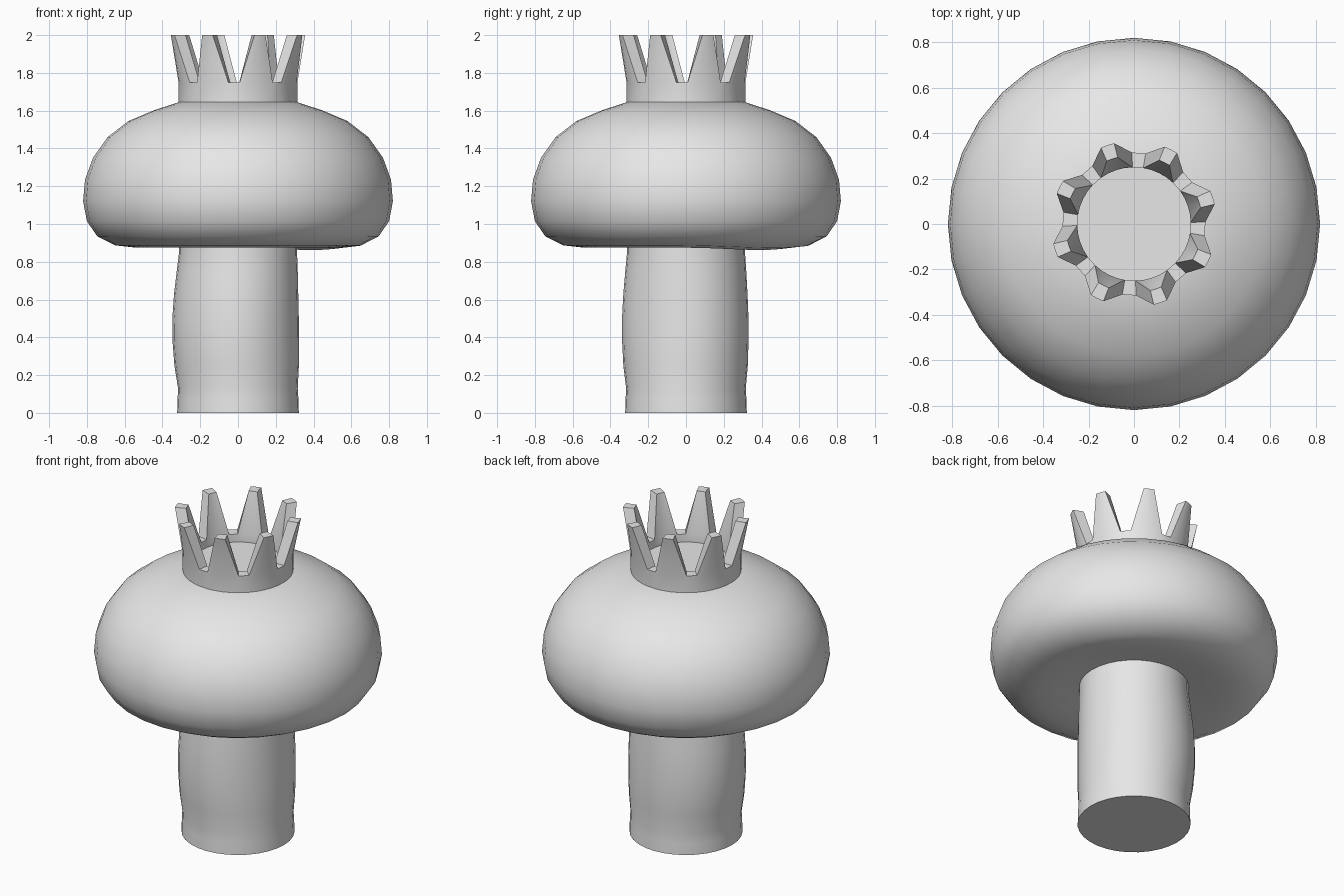
import bpy, bmesh, math
from math import sin, cos, radians, pi, exp

if "Cube" in bpy.data.objects:
    bpy.data.objects.remove(bpy.data.objects["Cube"])

grey = bpy.data.materials.new("light grey")
grey.diffuse_color = (0.8, 0.8, 0.8, 1)
grey.use_nodes = True
grey.node_tree.nodes["Principled BSDF"].inputs["Base Color"].default_value = grey.diffuse_color


def finish(bm, name, angle):
    bmesh.ops.recalc_face_normals(bm, faces=bm.faces[:])
    me = bpy.data.meshes.new(name)
    bm.to_mesh(me)
    bm.free()
    me.materials.append(grey)
    ob = bpy.data.objects.new(name, me)
    bpy.context.collection.objects.link(ob)
    bpy.ops.object.select_all(action='DESELECT')
    ob.select_set(True)
    bpy.context.view_layer.objects.active = ob
    bpy.ops.object.shade_smooth_by_angle(angle=radians(angle))
    return ob


def bridge(bm, a, b):
    n = len(a)
    for i in range(n):
        j = (i + 1) % n
        bm.faces.new((a[i], a[j], b[j], b[i]))


def lathe(name, profile, warp, n=32, cap_ends=True):
    bm = bmesh.new()
    rings = []
    for r, z in profile:
        ring = []
        for i in range(n):
            a = 2 * pi * i / n
            rr, zz = warp(r, z, a)
            ring.append(bm.verts.new((rr * cos(a), rr * sin(a), zz)))
        rings.append(ring)
    for a, b in zip(rings, rings[1:]):
        bridge(bm, a, b)
    if cap_ends:
        bm.faces.new(rings[0])
        bm.faces.new(rings[-1])
    return finish(bm, name, 50)


# stem: slightly lopsided column
def stem_warp(r, z, a):
    t = min(max((z - 0.12) / 0.7, 0), 1)
    return r + sin(pi * t) * (0.017 - 0.013 * cos(a) + 0.004 * sin(3 * a)), z


lathe("stem", [(0.322, 0), (0.32, 0.07), (0.316, 0.13), (0.32, 0.25), (0.319, 0.38),
               (0.318, 0.5), (0.316, 0.63), (0.315, 0.75), (0.313, 0.84),
               (0.313, 0.95)], stem_warp)


# cap: flattened dome with a rolled underside, sagging a little on one corner
def cap_warp(r, z, a):
    sag = 0.014 * exp(-((a - pi / 4) / 0.5) ** 2) if z < 0.9 and r > 0.5 else 0
    return r, z - sag


lathe("cap", [(0.30, 0.90), (0.36, 0.893), (0.45, 0.882), (0.55, 0.876), (0.65, 0.887),
              (0.745, 0.935), (0.80, 1.015), (0.82, 1.12), (0.81, 1.235),
              (0.768, 1.35), (0.69, 1.46), (0.58, 1.545), (0.45, 1.60),
              (0.315, 1.645), (0.22, 1.645)], cap_warp)

# crown: ring with eight flaring, tapering prongs and a flat floor
bm = bmesh.new()
names = ("out_bot", "out_top", "in_top", "in_floor")
loops = {k: [] for k in names}


def put(r, deg, z):
    a = radians(deg)
    return bm.verts.new((r * cos(a), r * sin(a), z))


prongs = []
for k in range(8):
    mid = 18.6 + 45 * k
    tip_out, tip_in = [], []
    for s in (-1, -0.5, 0, 0.5, 1):
        d = mid + 17 * s
        for key, r, z in zip(names, (0.315, 0.315, 0.25, 0.25), (1.63, 1.75, 1.75, 1.70)):
            loops[key].append(put(r, d, z))
        t = mid + 4.8 * s
        tip_out.append(put(0.366, t, 2.0))
        tip_in.append(put(0.302, t, 2.0))
    prongs.append((tip_out, tip_in))

ob_, ot, it, fl = (loops[k] for k in names)
bridge(bm, ob_, ot)
bridge(bm, it, fl)
bm.faces.new(fl)
for k, (to, ti) in enumerate(prongs):
    i = 5 * k
    for j in range(4):
        bm.faces.new((ot[i + j], ot[i + j + 1], to[j + 1], to[j]))
        bm.faces.new((it[i + j], it[i + j + 1], ti[j + 1], ti[j]))
        bm.faces.new((to[j], to[j + 1], ti[j + 1], ti[j]))
    bm.faces.new((ot[i], it[i], ti[0], to[0]))
    bm.faces.new((ot[i + 4], it[i + 4], ti[4], to[4]))
    n = (i + 5) % 40
    bm.faces.new((ot[i + 4], ot[n], it[n], it[i + 4]))
finish(bm, "crown", 30)
